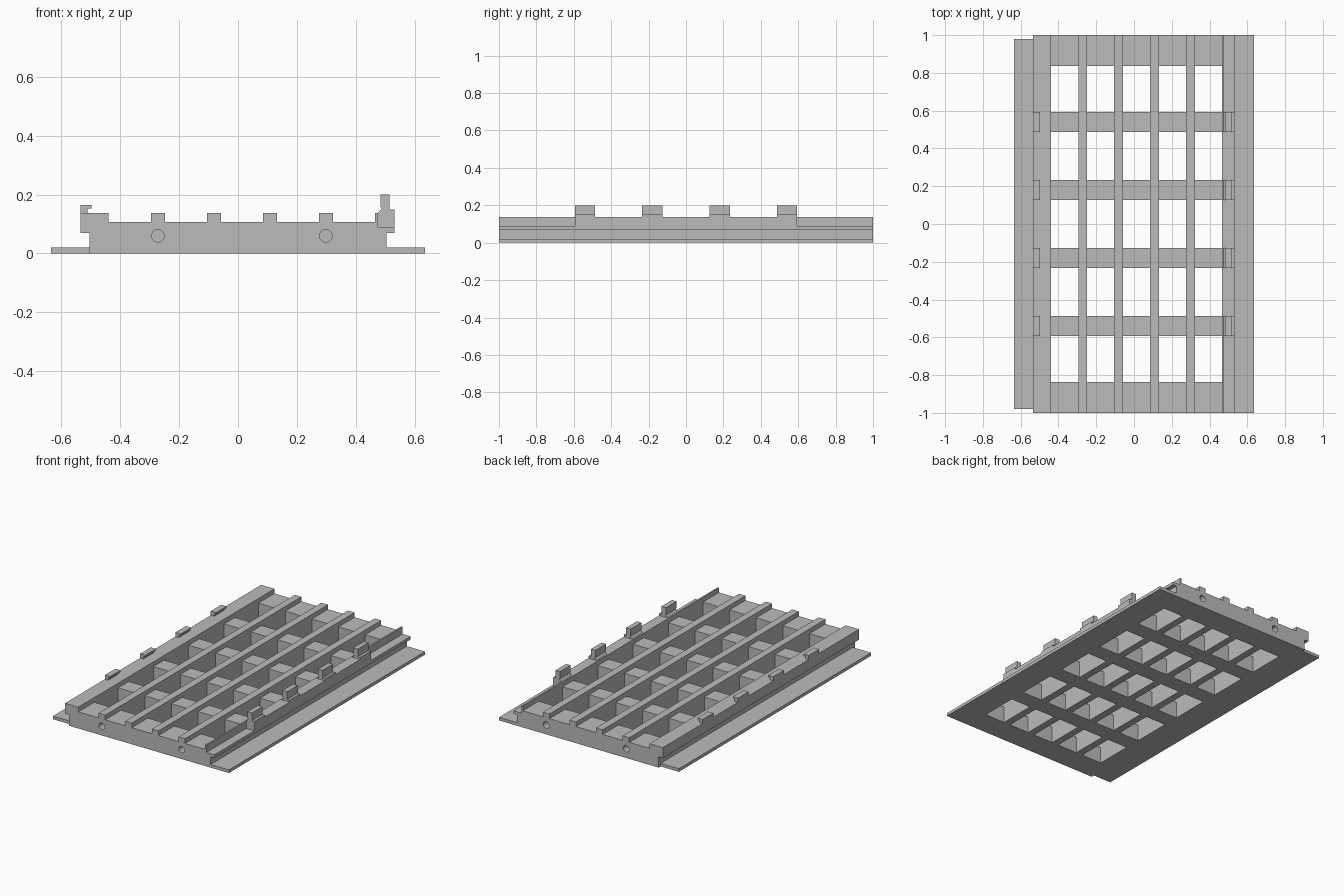
import bpy, bmesh

cube = bpy.data.objects.get("Cube")
if cube:
    bpy.data.objects.remove(cube, do_unlink=True)

grey = bpy.data.materials.new("plain grey")
grey.use_nodes = True
grey.diffuse_color = (0.5, 0.5, 0.5, 1)
grey.node_tree.nodes["Principled BSDF"].inputs["Base Color"].default_value = (0.5, 0.5, 0.5, 1)


def finish(name, bm):
    bmesh.ops.recalc_face_normals(bm, faces=bm.faces)
    mesh = bpy.data.meshes.new(name)
    bm.to_mesh(mesh)
    bm.free()
    mesh.materials.append(grey)
    obj = bpy.data.objects.new(name, mesh)
    bpy.context.collection.objects.link(obj)
    return obj


def prism(name, outline, y0, y1):
    """Extrude an x-z outline along y."""
    bm = bmesh.new()
    face = bm.faces.new([bm.verts.new((x, y0, z)) for x, z in outline])
    ext = bmesh.ops.extrude_face_region(bm, geom=[face])
    verts = [v for v in ext["geom"] if isinstance(v, bmesh.types.BMVert)]
    bmesh.ops.translate(bm, verts=verts, vec=(0, y1 - y0, 0))
    return finish(name, bm)


def box(name, x0, x1, y0, y1, z0, z1):
    return prism(name, [(x0, z0), (x1, z0), (x1, z1), (x0, z1)], y0, y1)


def cut(target, cutter):
    cutter.hide_render = True
    mod = target.modifiers.new("cut", 'BOOLEAN')
    mod.operation = 'DIFFERENCE'
    mod.solver = 'EXACT'
    mod.object = cutter
    bpy.context.view_layer.objects.active = target
    bpy.ops.object.modifier_apply(modifier=mod.name)
    bpy.data.objects.remove(cutter, do_unlink=True)


DECK, TOP, LEDGE, PLATE = 0.107, 0.137, 0.07, 0.02
ribs = [(-0.295 + 0.19 * i, -0.248 + 0.19 * i) for i in range(4)]
bars = [(c - 0.054, c + 0.054) for c in (-0.54, -0.18, 0.18, 0.54)]

# Grate body: side rails, raised ribs and right flange in one section
section = [(-0.505, 0), (0.635, 0), (0.635, PLATE), (0.505, PLATE),
           (0.505, LEDGE), (0.532, LEDGE), (0.532, 0.09), (0.475, 0.09),
           (0.475, TOP), (0.465, TOP), (0.465, DECK)]
for a, b in reversed(ribs):
    section += [(b, DECK), (b, TOP), (a, TOP), (a, DECK)]
section += [(-0.44, DECK), (-0.44, TOP), (-0.535, TOP),
            (-0.535, LEDGE), (-0.505, LEDGE)]
body = prism("grate_body", section, -1, 1)

# Open cells between the ribs and crossbars
x_edges = [-0.44] + [x for rib in ribs for x in rib] + [0.465]
y_edges = [-0.837] + [y for bar in bars for y in bar] + [0.837]
for x0, x1 in zip(x_edges[::2], x_edges[1::2]):
    for y0, y1 in zip(y_edges[::2], y_edges[1::2]):
        cut(body, box("cell_cutter", x0, x1, y0, y1, -0.1, 0.3))

# Round pin holes in both ends
for x in (-0.272, 0.298):
    for y in (-1, 1):
        bpy.ops.mesh.primitive_cylinder_add(vertices=32, radius=0.021, depth=0.2,
                                            location=(x, y, 0.06),
                                            rotation=(1.5708, 0, 0))
        cutter = bpy.context.object
        cutter.data.materials.append(grey)
        cut(body, cutter)

# Shorter left flange and the filled middle of the right rail
box("left_flange", -0.635, -0.505, -0.98, 0.98, 0, PLATE)
box("right_rail_fill", 0.475, 0.532, -0.594, 0.594, 0.09, TOP)

# Hooks on the left rail and upright clips on the right rail
hook = [(-0.535, TOP), (-0.511, TOP), (-0.511, 0.153), (-0.498, 0.153),
        (-0.498, 0.164), (-0.535, 0.164)]
clip = [(0.475, TOP), (0.532, TOP), (0.532, 0.15), (0.515, 0.15), (0.515, 0.2),
        (0.483, 0.2), (0.483, 0.157), (0.487, 0.157), (0.487, 0.15)]
for i, (y0, y1) in enumerate(bars, 1):
    prism(f"left_hook_{i}", hook, y0, y1)
    prism(f"right_clip_{i}", clip, y0, y1)
